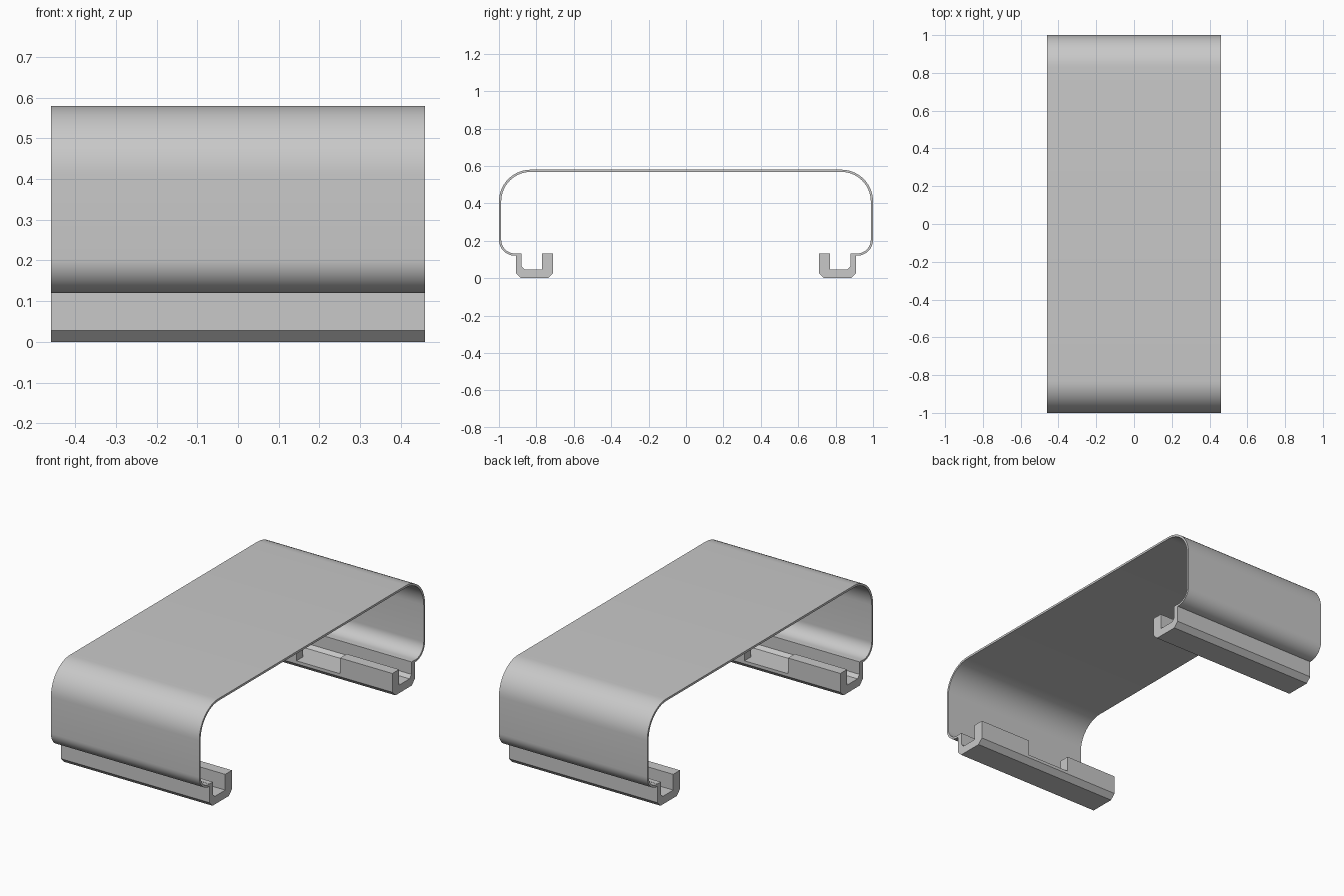
import bpy, bmesh
from math import sin, cos, radians

if "Cube" in bpy.data.objects:
    bpy.data.objects.remove(bpy.data.objects["Cube"])

HALF_LENGTH = 0.46   # half extrusion length along x
WALL = 0.012         # sheet thickness
TOP = 0.58
SEAM = 0.12          # underside of the sheet where it meets the rails

grey = bpy.data.materials.new("plain grey")
grey.use_nodes = True
grey.diffuse_color = (0.58, 0.58, 0.58, 1)
grey.node_tree.nodes["Principled BSDF"].inputs["Base Color"].default_value = grey.diffuse_color


def extrude(name, outline, half=HALF_LENGTH):
    """Prism along x from a closed (y, z) outline."""
    bm = bmesh.new()
    face = bm.faces.new([bm.verts.new((-half, y, z)) for y, z in outline])
    new = bmesh.ops.extrude_face_region(bm, geom=[face], use_keep_orig=True)["geom"]
    bmesh.ops.translate(bm, vec=(2 * half, 0, 0),
                        verts=[v for v in new if isinstance(v, bmesh.types.BMVert)])
    bmesh.ops.recalc_face_normals(bm, faces=bm.faces)
    mesh = bpy.data.meshes.new(name)
    bm.to_mesh(mesh)
    bm.free()
    mesh.materials.append(grey)
    obj = bpy.data.objects.new(name, mesh)
    bpy.context.collection.objects.link(obj)
    return obj


def arc(cy, cz, r, start, end, steps=14):
    angles = [radians(start + (end - start) * i / steps) for i in range(steps + 1)]
    return [(cy + r * cos(a), cz + r * sin(a)) for a in angles]


def half_skin(inset):
    """Seam to roof on the +y side, moved inward by inset."""
    small, big = 0.085, 0.17
    return ([(0.9, SEAM + inset)]
            + arc(1 - small, SEAM + small, small - inset, -90, 0)
            + arc(1 - big, TOP - big, big - inset, 0, 90))


def mirrored(points):
    return [(-y, z) for y, z in points]


# Bent sheet cover
outer, inner = half_skin(0), half_skin(WALL)
cover = extrude("cover", outer + mirrored(outer)[::-1] + mirrored(inner) + inner[::-1])

# Rails: U channels with chamfered lower edges
rail = [(0.91, 0.133), (0.91, 0.028), (0.882, 0), (0.738, 0), (0.71, 0.028),
        (0.71, 0.133), (0.77, 0.133), (0.77, 0.045), (0.862, 0.045),
        (0.88, 0.063), (0.88, 0.133)]
rails = [extrude("back_rail", rail), extrude("front_rail", mirrored(rail))]

# Central gap in the inner lip of both rails
cutter = extrude("lip_gap_cutter",
                 [(-0.79, 0.045), (0.79, 0.045), (0.79, 0.2), (-0.79, 0.2)], 0.135)
cutter.hide_render = True
cutter.display_type = "WIRE"
for obj in rails:
    cut = obj.modifiers.new("lip_gap", "BOOLEAN")
    cut.operation = "DIFFERENCE"
    cut.solver = "EXACT"
    cut.object = cutter

# Smooth bends, sharp edges
bpy.ops.object.select_all(action="DESELECT")
cover.select_set(True)
bpy.context.view_layer.objects.active = cover
bpy.ops.object.shade_smooth_by_angle(angle=radians(30))
